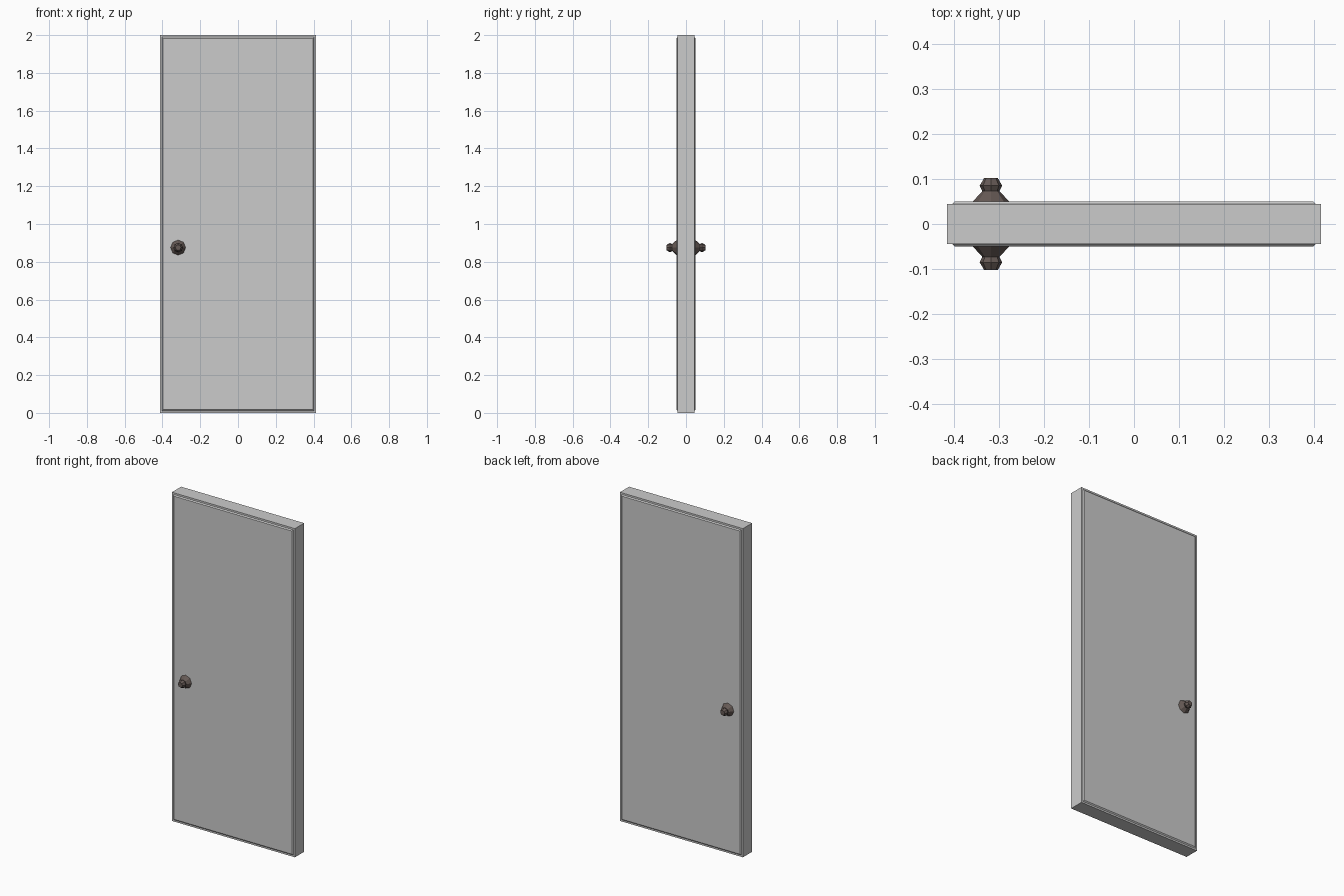
import bpy, bmesh, math

if "Cube" in bpy.data.objects:
    bpy.data.objects.remove(bpy.data.objects["Cube"])

KNOB_X, KNOB_Z, SIDES = -0.317, 0.875, 8


def finish(bm, name, mat=None):
    bmesh.ops.recalc_face_normals(bm, faces=bm.faces)
    me = bpy.data.meshes.new(name)
    bm.to_mesh(me)
    bm.free()
    ob = bpy.data.objects.new(name, me)
    bpy.context.collection.objects.link(ob)
    if mat:
        me.materials.append(mat)
    return ob


# door slab with a raised, chamfered panel on both faces
bm = bmesh.new()
bmesh.ops.create_cube(bm, size=1)
for v in bm.verts:
    v.co.x *= 0.828
    v.co.y *= 0.088
    v.co.z = (v.co.z + 0.5) * 2
bm.normal_update()
for face in [f for f in bm.faces if abs(f.normal.y) > 0.9]:
    bmesh.ops.inset_region(bm, faces=[face], thickness=0.015)
    bmesh.ops.inset_region(bm, faces=[face], thickness=0.009, depth=0.006)
finish(bm, "door_panel")

# turned octagonal knobs, one on each side
bronze = bpy.data.materials.new("bronze")
bronze.diffuse_color = (0.13, 0.10, 0.09, 1)
bronze.use_nodes = True
bronze.node_tree.nodes["Principled BSDF"].inputs["Base Color"].default_value = bronze.diffuse_color
profile = [(0.041, 0.049), (0.019, 0.073), (0.025, 0.085), (0.015, 0.102)]
for name, side in (("front_knob", -1), ("back_knob", 1)):
    bm = bmesh.new()
    rings = []
    for r, y in profile:
        ring = []
        for i in range(SIDES):
            a = 2 * math.pi * i / SIDES
            ring.append(bm.verts.new((KNOB_X + r * math.cos(a), side * y,
                                      KNOB_Z + r * math.sin(a))))
        rings.append(ring)
    for lo, hi in zip(rings, rings[1:]):
        for i in range(SIDES):
            j = (i + 1) % SIDES
            bm.faces.new((lo[i], lo[j], hi[j], hi[i]))
    bm.faces.new(rings[0])
    bm.faces.new(rings[-1])
    finish(bm, name, bronze)
